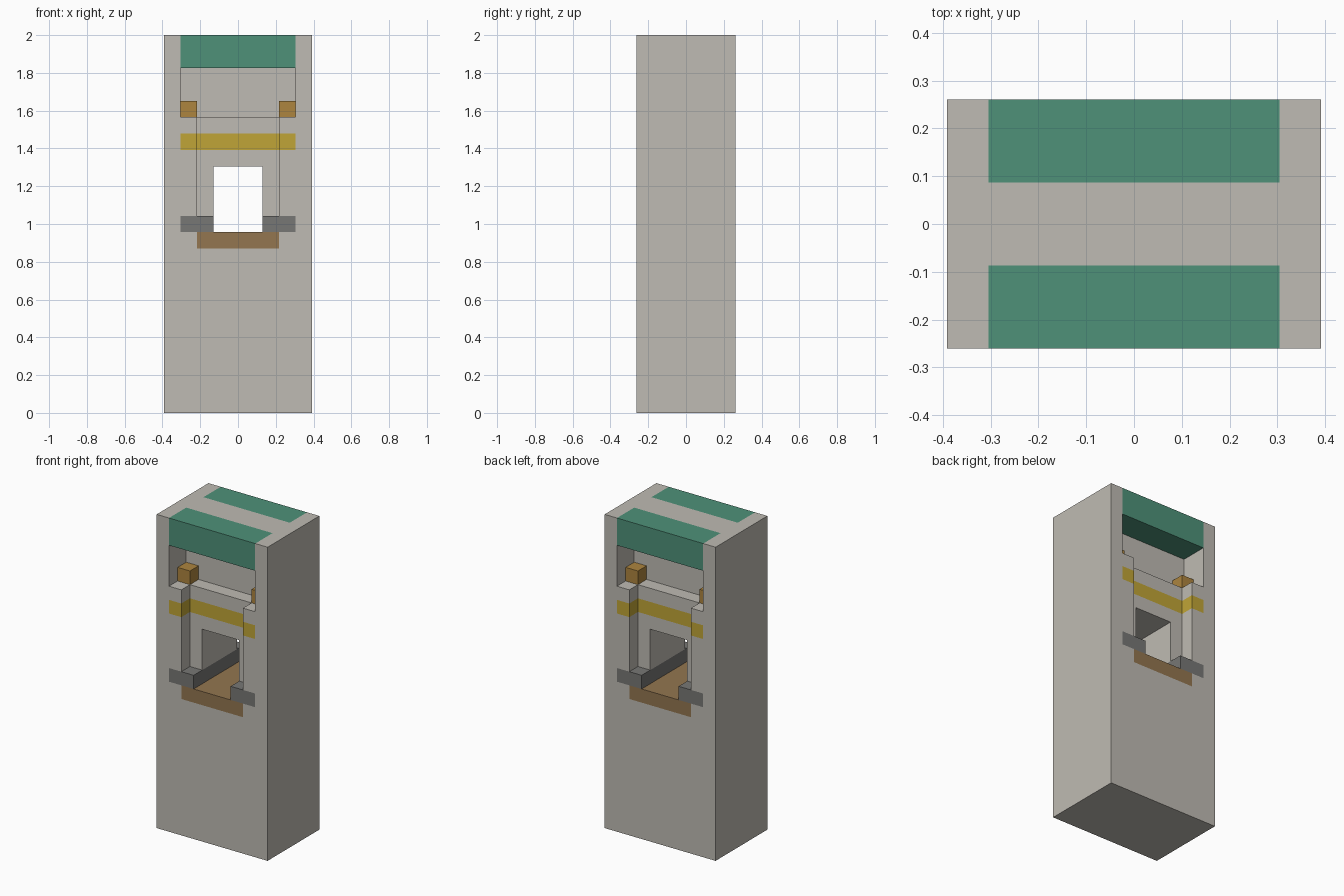
import bpy
import bmesh
from mathutils import Vector

old = bpy.data.objects.get("Cube")
if old:
    bpy.data.objects.remove(old, do_unlink=True)

U = 2 / 23  # one block unit; the tower is 9 x 6 x 23 units


def material(name, hex_colour):
    def linear(c):
        return c / 12.92 if c <= 0.04045 else ((c + 0.055) / 1.055) ** 2.4
    rgb = [linear(v / 255) for v in bytes.fromhex(hex_colour)]
    mat = bpy.data.materials.new(name)
    mat.use_nodes = True
    mat.diffuse_color = (*rgb, 1)
    bsdf = next(n for n in mat.node_tree.nodes if n.type == "BSDF_PRINCIPLED")
    bsdf.inputs["Base Color"].default_value = (*rgb, 1)
    return mat


STONE, GREEN, YELLOW, GREY, BROWN = range(5)
body_mats = [material("pale stone", "bfbbb3"), material("green", "4e9179"),
             material("yellow", "c0a537"), material("dark grey", "777775"),
             material("brown", "937650")]
gold = material("gold", "ad853f")


def box(name, x, y, z):
    """Box from (min, max) ranges given in block units."""
    bm = bmesh.new()
    bmesh.ops.create_cube(bm, size=1)
    for v in bm.verts:
        v.co = Vector([(r[0] if c < 0 else r[1]) * U
                       for c, r in zip(v.co, (x, y, z))])
    mesh = bpy.data.meshes.new(name)
    bm.to_mesh(mesh)
    bm.free()
    ob = bpy.data.objects.new(name, mesh)
    bpy.context.collection.objects.link(ob)
    return ob


def both_ends(near, far):
    """Matching depth ranges at the front and back."""
    return [(-far, -near), (near, far)]


# Tower body with a through tunnel and stepped niches at front and back
body = box("tower_body", (-4.5, 4.5), (-3, 3), (0, 23))
cutters = [box("tunnel_cutter", (-1.5, 1.5), (-4, 4), (11, 15))]
for y in both_ends(2, 4):
    cutters.append(box("lower_niche_cutter", (-2.5, 2.5), y, (12, 19)))
for y in both_ends(1, 4):
    cutters.append(box("upper_niche_cutter", (-3.5, 3.5), y, (18, 21)))
for cutter in cutters:
    cutter.hide_render = True
    mod = body.modifiers.new(cutter.name, "BOOLEAN")
    mod.operation = "DIFFERENCE"
    mod.solver = "EXACT"
    mod.object = cutter
graph = bpy.context.evaluated_depsgraph_get()
carved = bpy.data.meshes.new_from_object(body.evaluated_get(graph))
body.modifiers.clear()
body.data = carved
carved.name = "tower_body"
for cutter in cutters:
    bpy.data.objects.remove(cutter, do_unlink=True)


# Colour bands: canopy, stripe, sill and tunnel floor
def band(p):
    x, depth, z = abs(p.x), 3 - abs(p.y), p.z
    if x < 3.5:
        if z > 21 and depth < 2:
            return GREEN
        if 16 < z < 17:
            return YELLOW
        if 11 < z < 12:
            return GREY
        if 10 < z < 11 and x < 2.5:
            return BROWN
    return STONE


carved.materials.clear()
for mat in body_mats:
    carved.materials.append(mat)
bm = bmesh.new()
bm.from_mesh(carved)
bmesh.ops.triangulate(bm, faces=bm.faces[:])
cuts = {0: (-3.5, -2.5, 2.5, 3.5), 1: (-1, 1), 2: (10, 11, 12, 16, 17, 21)}
for axis, offsets in cuts.items():
    normal = Vector([i == axis for i in range(3)])
    for offset in offsets:
        bmesh.ops.bisect_plane(bm, geom=bm.verts[:] + bm.edges[:] + bm.faces[:],
                               dist=1e-5, plane_co=normal * offset * U,
                               plane_no=normal)
bm.normal_update()
for f in bm.faces:
    # Step just inside the surface to find the block it belongs to
    f.material_index = band(f.calc_center_median() / U - f.normal * 0.2)
    f.smooth = False
bm.to_mesh(carved)
bm.free()

# Gold blocks in the lower corners of the upper niches
for end, y in zip(("front", "back"), both_ends(1, 2)):
    for side, x in zip(("right", "left"), both_ends(2.5, 3.5)):
        block = box(f"{end}_{side}_corner_block", x, y, (18, 19))
        block.data.materials.append(gold)
